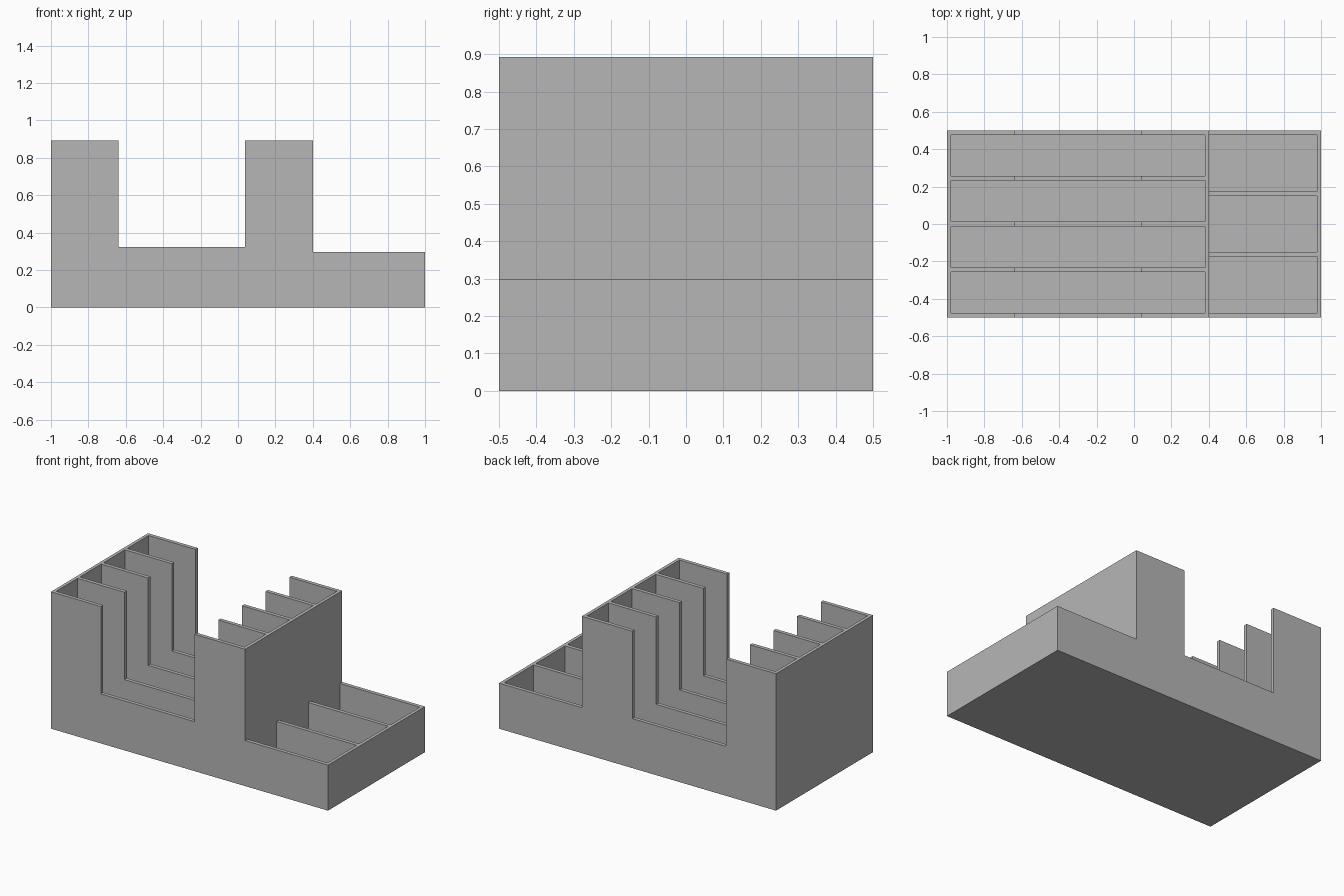
import bpy
import bmesh

cube = bpy.data.objects.get("Cube")
if cube:
    bpy.data.objects.remove(cube, do_unlink=True)

# Main sizes
HALF_X, HALF_Y = 1.0, 0.5
TALL, NOTCH, LOW = 0.893, 0.323, 0.297
NOTCH_X0, NOTCH_X1 = -0.64, 0.037
STEP_X = 0.402
WALL_X, WALL_Y, FLOOR = 0.0216, 0.0244, 0.0216

grey = bpy.data.materials.new("plain grey")
grey.use_nodes = True
colour = (0.47, 0.47, 0.47, 1)
grey.diffuse_color = colour
grey.node_tree.nodes["Principled BSDF"].inputs["Base Color"].default_value = colour


def make_object(name, bm):
    bmesh.ops.recalc_face_normals(bm, faces=bm.faces)
    mesh = bpy.data.meshes.new(name)
    bm.to_mesh(mesh)
    bm.free()
    obj = bpy.data.objects.new(name, mesh)
    bpy.context.scene.collection.objects.link(obj)
    mesh.materials.append(grey)
    return obj


def add_prism(bm, profile, y0, y1):
    """Extrude an outline in the xz plane from y0 to y1."""
    face = bm.faces.new([bm.verts.new((x, y0, z)) for x, z in profile])
    grown = bmesh.ops.extrude_face_region(bm, geom=[face])["geom"]
    verts = [v for v in grown if isinstance(v, bmesh.types.BMVert)]
    bmesh.ops.translate(bm, verts=verts, vec=(0, y1 - y0, 0))


def add_pockets(bm, x0, x1, count):
    """Row of equal compartments with dividers between them."""
    width = (2 * HALF_Y - (count + 1) * WALL_Y) / count
    for i in range(count):
        y = -HALF_Y + WALL_Y + i * (width + WALL_Y)
        outline = [(x0, FLOOR), (x1, FLOOR), (x1, TALL + 0.1), (x0, TALL + 0.1)]
        add_prism(bm, outline, y, y + width)


# Notched organiser body
body_bm = bmesh.new()
add_prism(body_bm, [
    (-HALF_X, 0), (HALF_X, 0), (HALF_X, LOW), (STEP_X, LOW),
    (STEP_X, TALL), (NOTCH_X1, TALL), (NOTCH_X1, NOTCH),
    (NOTCH_X0, NOTCH), (NOTCH_X0, TALL), (-HALF_X, TALL)], -HALF_Y, HALF_Y)
body = make_object("organiser_body", body_bm)

# Four tall compartments and three low ones
cut_bm = bmesh.new()
add_pockets(cut_bm, -HALF_X + WALL_X, STEP_X - WALL_X, 4)
add_pockets(cut_bm, STEP_X, HALF_X - WALL_X, 3)
cutter = make_object("compartment_cutter", cut_bm)
cutter.hide_render = True

cut = body.modifiers.new("compartments", "BOOLEAN")
cut.operation = "DIFFERENCE"
cut.solver = "EXACT"
cut.object = cutter

# Bake the cut and drop the helper
bpy.context.view_layer.update()
graph = bpy.context.evaluated_depsgraph_get()
baked = bpy.data.meshes.new_from_object(body.evaluated_get(graph))
body.modifiers.clear()
body.data = baked
bpy.data.objects.remove(cutter, do_unlink=True)
